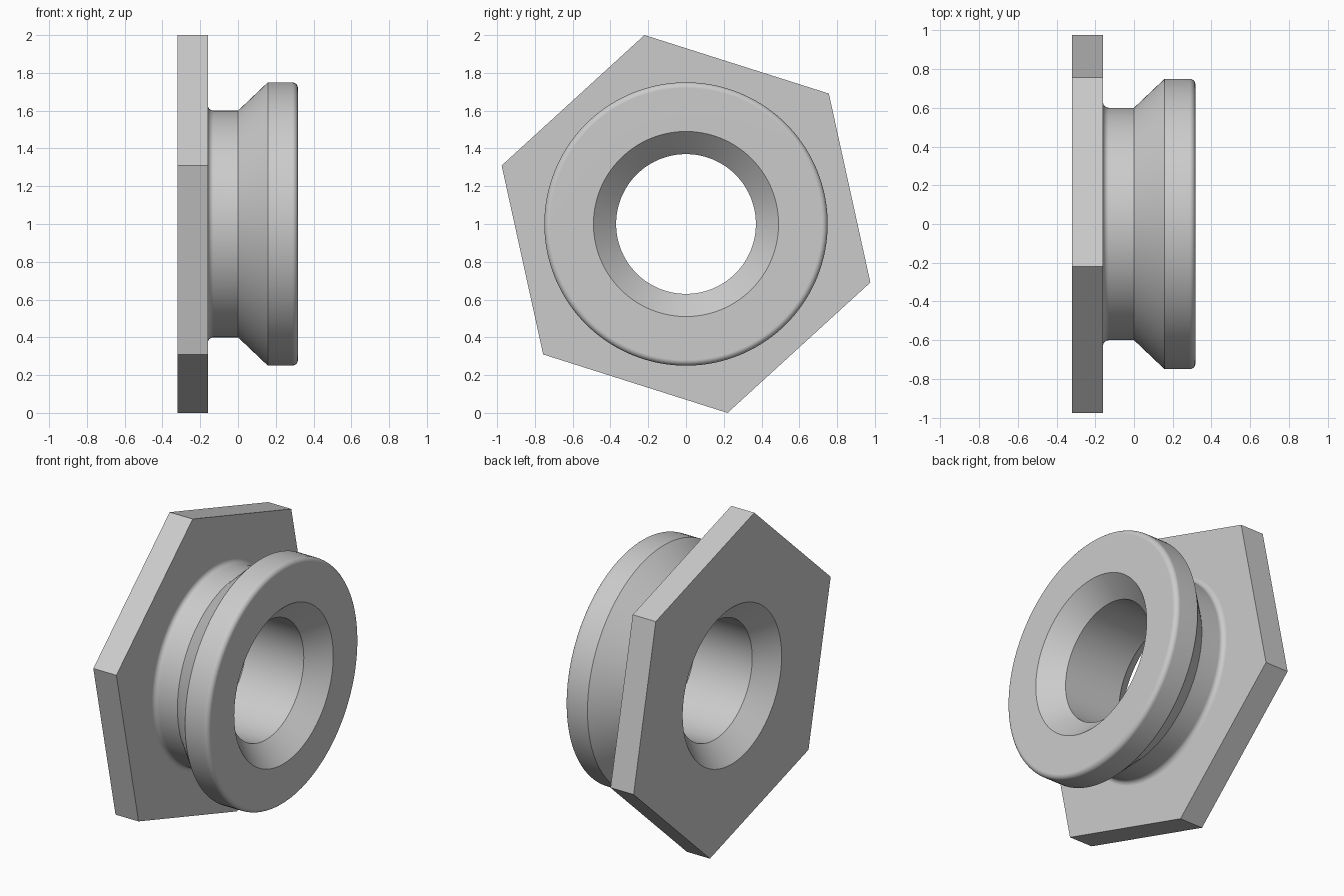
import bpy, bmesh
from math import radians, sin, cos, pi

SEGMENTS = 144          # multiple of six, so the hexagon corners are exact
START = radians(42.4)   # angle of the first hexagon corner
HEX_RADIUS = 1.024


def fillet(cx, cr, radius, start, end, steps=6):
    """Arc in the (x, radius) half-plane, angles in degrees."""
    angles = [radians(start + (end - start) * i / steps) for i in range(steps + 1)]
    return [(cx + radius * cos(a), cr + radius * sin(a)) for a in angles]


def hex_radius(angle):
    """Distance from the centre to the hexagon edge."""
    return HEX_RADIUS * cos(pi / 6) / cos(angle % (pi / 3) - pi / 6)


# Closed cross-section; a radius of None marks the hexagonal outline
profile = [(-0.20, 0.37), (-0.32, 0.49)]             # rear countersink
profile += [(-0.32, None), (-0.16, None)]            # hexagonal flange
profile += fillet(-0.13, 0.63, 0.03, 180, 270)       # neck root
profile += [(0.0, 0.60), (0.158, 0.75)]              # neck and cone
profile += fillet(0.287, 0.72, 0.03, 90, 0)          # rounded rim
profile += [(0.317, 0.49), (0.197, 0.37)]            # front countersink

# Sweep the section about the x axis
bm = bmesh.new()
rings = []
for x, r in profile:
    ring = []
    for i in range(SEGMENTS):
        a = 2 * pi * i / SEGMENTS
        rad = hex_radius(a) if r is None else r
        ring.append(bm.verts.new((x, rad * cos(START + a), 1 + rad * sin(START + a))))
    rings.append(ring)
for j, ring in enumerate(rings):
    after = rings[(j + 1) % len(rings)]
    for i in range(SEGMENTS):
        k = (i + 1) % SEGMENTS
        bm.faces.new((ring[i], ring[k], after[k], after[i]))
bmesh.ops.recalc_face_normals(bm, faces=bm.faces)

cube = bpy.data.objects.get("Cube")
if cube:
    bpy.data.objects.remove(cube, do_unlink=True)

mesh = bpy.data.meshes.new("hex_flange_bushing")
bm.to_mesh(mesh)
bm.free()
bushing = bpy.data.objects.new("hex_flange_bushing", mesh)
bpy.context.collection.objects.link(bushing)

# Plain grey finish
grey = bpy.data.materials.new("light_grey")
grey.use_nodes = True
colour = (0.6, 0.6, 0.6, 1)
grey.diffuse_color = colour
grey.node_tree.nodes["Principled BSDF"].inputs["Base Color"].default_value = colour
mesh.materials.append(grey)

# Smooth turned surfaces with crisp edges and flat planes
bpy.ops.object.select_all(action='DESELECT')
bushing.select_set(True)
bpy.context.view_layer.objects.active = bushing
bpy.ops.object.shade_smooth_by_angle(angle=radians(30))
weighted = bushing.modifiers.new("weighted_normals", 'WEIGHTED_NORMAL')
weighted.keep_sharp = True
